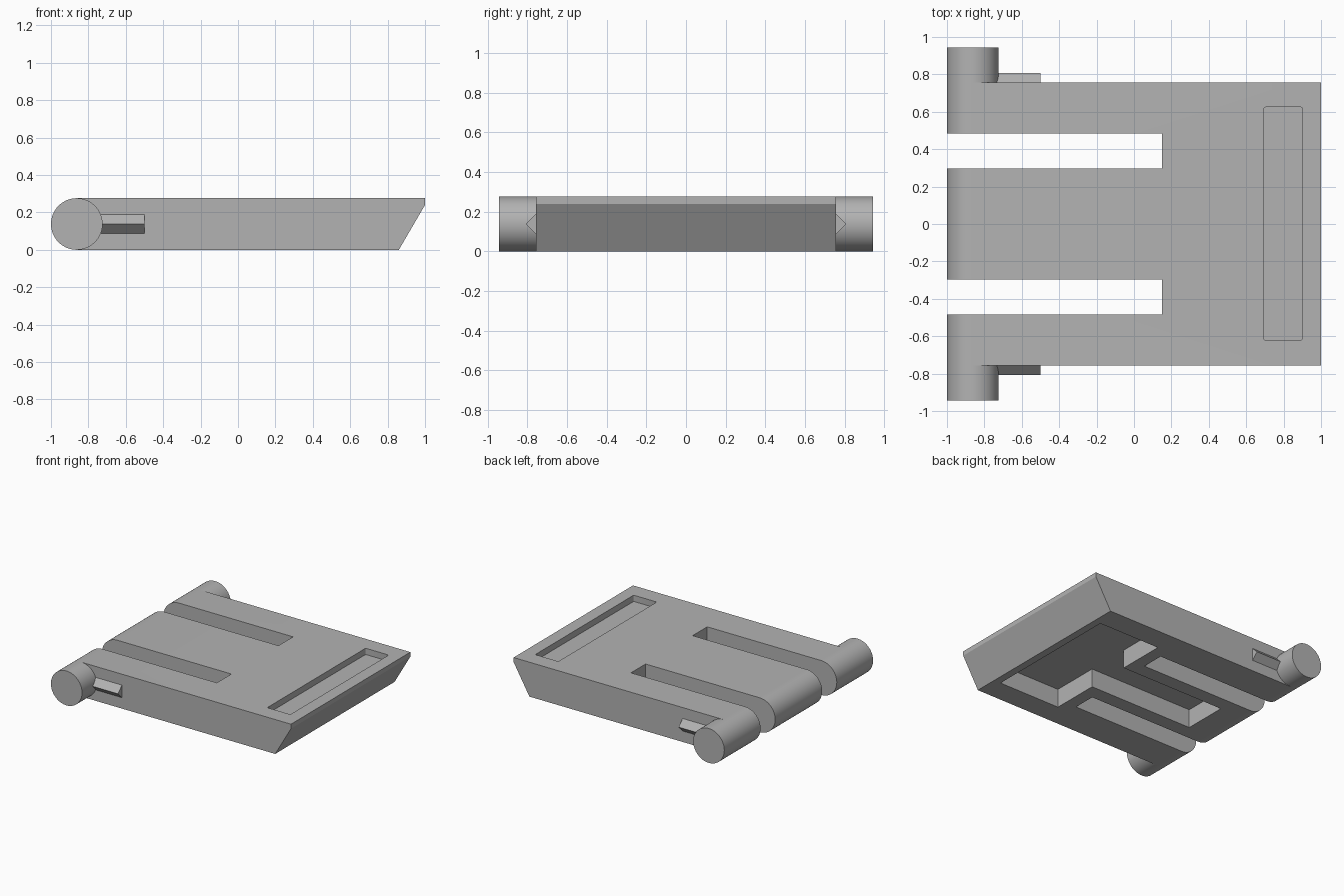
import bpy
import bmesh
from math import sin, cos, pi
from mathutils import Vector

default = bpy.data.objects.get("Cube")
if default:
    bpy.data.objects.remove(default, do_unlink=True)

RADIUS = 0.138      # hinge radius, half the plate thickness
HINGE_X = -1 + RADIUS
HALF_WIDTH = 0.757
PIN_END = 0.943

grey = bpy.data.materials.new("plain grey")
grey.use_nodes = True
grey.diffuse_color = (0.45, 0.45, 0.45, 1)
grey.node_tree.nodes["Principled BSDF"].inputs["Base Color"].default_value = grey.diffuse_color


def prism(name, outline, axis, low, high, corner=0):
    """Extrude a 2D outline along y (outline in x, z), z (x, y) or x (y, z)."""
    place = {"y": lambda a, b, d: Vector((a, d, b)),
             "z": lambda a, b, d: Vector((a, b, d)),
             "x": lambda a, b, d: Vector((d, a, b))}[axis]
    bm = bmesh.new()
    base = bm.faces.new([bm.verts.new(place(a, b, low)) for a, b in outline])
    moved = bmesh.ops.extrude_face_region(bm, geom=[base], use_keep_orig=True)["geom"]
    shift = place(0, 0, high - low)
    bmesh.ops.translate(bm, vec=shift, verts=[v for v in moved if isinstance(v, bmesh.types.BMVert)])
    if corner:
        sides = [e for e in bm.edges
                 if abs((e.verts[0].co - e.verts[1].co).dot(shift)) > 1e-6]
        bmesh.ops.bevel(bm, geom=sides, offset=corner, segments=3, profile=0.5, affect='EDGES')
    bmesh.ops.recalc_face_normals(bm, faces=bm.faces)
    mesh = bpy.data.meshes.new(name)
    bm.to_mesh(mesh)
    bm.free()
    mesh.materials.append(grey)
    obj = bpy.data.objects.new(name, mesh)
    bpy.context.collection.objects.link(obj)
    return obj


def activate(obj):
    bpy.ops.object.select_all(action='DESELECT')
    obj.select_set(True)
    bpy.context.view_layer.objects.active = obj


def cut(target, cutter):
    mod = target.modifiers.new("cut", 'BOOLEAN')
    mod.operation, mod.solver, mod.object = 'DIFFERENCE', 'EXACT', cutter
    activate(target)
    bpy.ops.object.modifier_apply(modifier=mod.name)
    bpy.data.objects.remove(cutter, do_unlink=True)


def smooth(obj):
    activate(obj)
    bpy.ops.object.shade_smooth_by_angle(angle=pi / 7)


def rectangle(x0, x1, y0, y1):
    return [(x0, y0), (x1, y0), (x1, y1), (x0, y1)]


def arc(start, end, steps):
    angles = [start + (end - start) * i / steps for i in range(steps + 1)]
    return [(HINGE_X + RADIUS * cos(t), RADIUS + RADIUS * sin(t)) for t in angles]


# Plate with a rounded hinge edge and a slanted free edge
profile = arc(pi / 2, 3 * pi / 2, 32) + [(0.86, 0), (1, 0.24), (1, 2 * RADIUS)]
plate = prism("plate", profile, "y", -HALF_WIDTH, HALF_WIDTH)

# Slots that split the hinge edge into three arms
for side in (-1, 1):
    y0, y1 = sorted((side * 0.298, side * 0.483))
    cut(plate, prism("slot_cutter", rectangle(-1.2, 0.15, y0, y1), "z", -0.2, 0.5))

# Shallow finger recess on top
cut(plate, prism("recess_cutter", rectangle(0.695, 0.9, -0.622, 0.625), "z", 0.226, 0.5, 0.01))

# T-shaped pocket underneath
half_t = [(0.8, 0.57), (0.25, 0.57), (0.25, 0.18), (-0.68, 0.18)]
pocket = half_t + [(x, -y) for x, y in reversed(half_t)]
cut(plate, prism("pocket_cutter", pocket, "z", -0.2, 0.15))
smooth(plate)

# Hinge pins and wedge-shaped side catches
for side, label in ((-1, "front"), (1, "back")):
    pin = prism(label + "_hinge_pin", arc(0, 2 * pi, 64)[:-1], "y",
                side * HALF_WIDTH, side * PIN_END)
    smooth(pin)
    wedge = [(side * (HALF_WIDTH - 0.01), RADIUS - 0.06), (side * 0.808, RADIUS),
             (side * (HALF_WIDTH - 0.01), RADIUS + 0.06)]
    prism(label + "_catch", wedge, "x", -0.8, -0.5)
